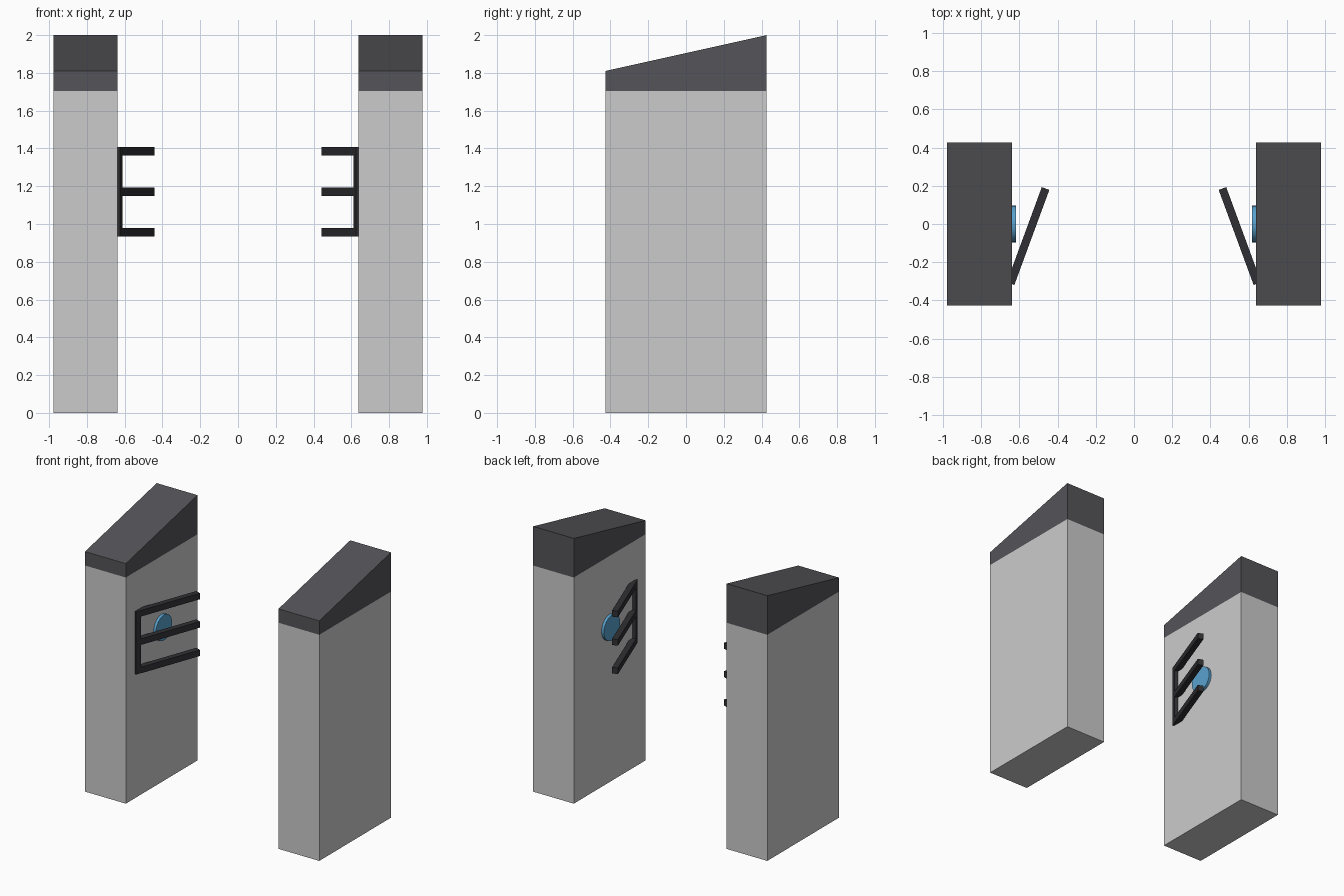
import bpy, bmesh, math
from mathutils import Matrix

if "Cube" in bpy.data.objects:
    bpy.data.objects.remove(bpy.data.objects["Cube"])


def material(name, rgb):
    m = bpy.data.materials.new(name)
    m.diffuse_color = (*rgb, 1)
    m.use_nodes = True
    m.node_tree.nodes["Principled BSDF"].inputs["Base Color"].default_value = m.diffuse_color
    return m


dark = material("dark_cap", (0.09, 0.09, 0.10))
black = material("black_bar", (0.03, 0.03, 0.035))
blue = material("blue_reader", (0.10, 0.36, 0.62))


def finish(name, bm, mat=None):
    bmesh.ops.recalc_face_normals(bm, faces=bm.faces)
    me = bpy.data.meshes.new(name)
    bm.to_mesh(me)
    bm.free()
    ob = bpy.data.objects.new(name, me)
    bpy.context.collection.objects.link(ob)
    if mat:
        me.materials.append(mat)
    return ob


def add_box(bm, lo, hi):
    size = [b - a for a, b in zip(lo, hi)]
    mid = [(a + b) / 2 for a, b in zip(lo, hi)]
    m = Matrix.Translation(mid) @ Matrix.Diagonal((*size, 1))
    return bmesh.ops.create_cube(bm, size=1, matrix=m)["verts"]


def mirror_x(bm, side):
    bmesh.ops.scale(bm, vec=(side, 1, 1), verts=bm.verts)


IN, OUT, D, SEAM = 0.637, 0.977, 0.427, 1.705

for side, label in ((-1, "left"), (1, "right")):
    # Pillar body
    bm = bmesh.new()
    add_box(bm, (IN, -D, 0), (OUT, D, SEAM))
    mirror_x(bm, side)
    finish(label + "_pillar", bm)

    # Sloped cap, higher at the back
    bm = bmesh.new()
    for v in add_box(bm, (IN, -D, SEAM), (OUT, D, 2)):
        if v.co.z > 1.9 and v.co.y < 0:
            v.co.z = 1.81
    mirror_x(bm, side)
    finish(label + "_cap", bm, dark)

    # Round reader disc on the inner face
    bm = bmesh.new()
    bmesh.ops.create_cone(bm, cap_ends=True, segments=32, radius1=0.096,
                          radius2=0.096, depth=0.04,
                          matrix=Matrix.Translation((IN, 0, 1.17)) @ Matrix.Rotation(math.pi / 2, 4, 'Y'))
    mirror_x(bm, side)
    disc = finish(label + "_reader_disc", bm, blue)
    bpy.context.view_layer.objects.active = disc
    disc.select_set(True)
    bpy.ops.object.shade_smooth_by_angle(angle=math.radians(40))
    disc.select_set(False)

    # Swinging gate: hinge post with three bars, opened about 20 degrees
    bm = bmesh.new()
    T, L = 0.042, 0.53
    add_box(bm, (0, 0, 0.935), (T, T, 1.408))
    for z in (0.957, 1.171, 1.385):
        add_box(bm, (0, T, z - 0.023), (T, L, z + 0.023))
    bmesh.ops.transform(bm, verts=bm.verts,
                        matrix=Matrix.Translation((0.626, -0.319, 0)) @ Matrix.Rotation(math.radians(20.2), 4, 'Z'))
    mirror_x(bm, side)
    finish(label + "_gate", bm, black)
